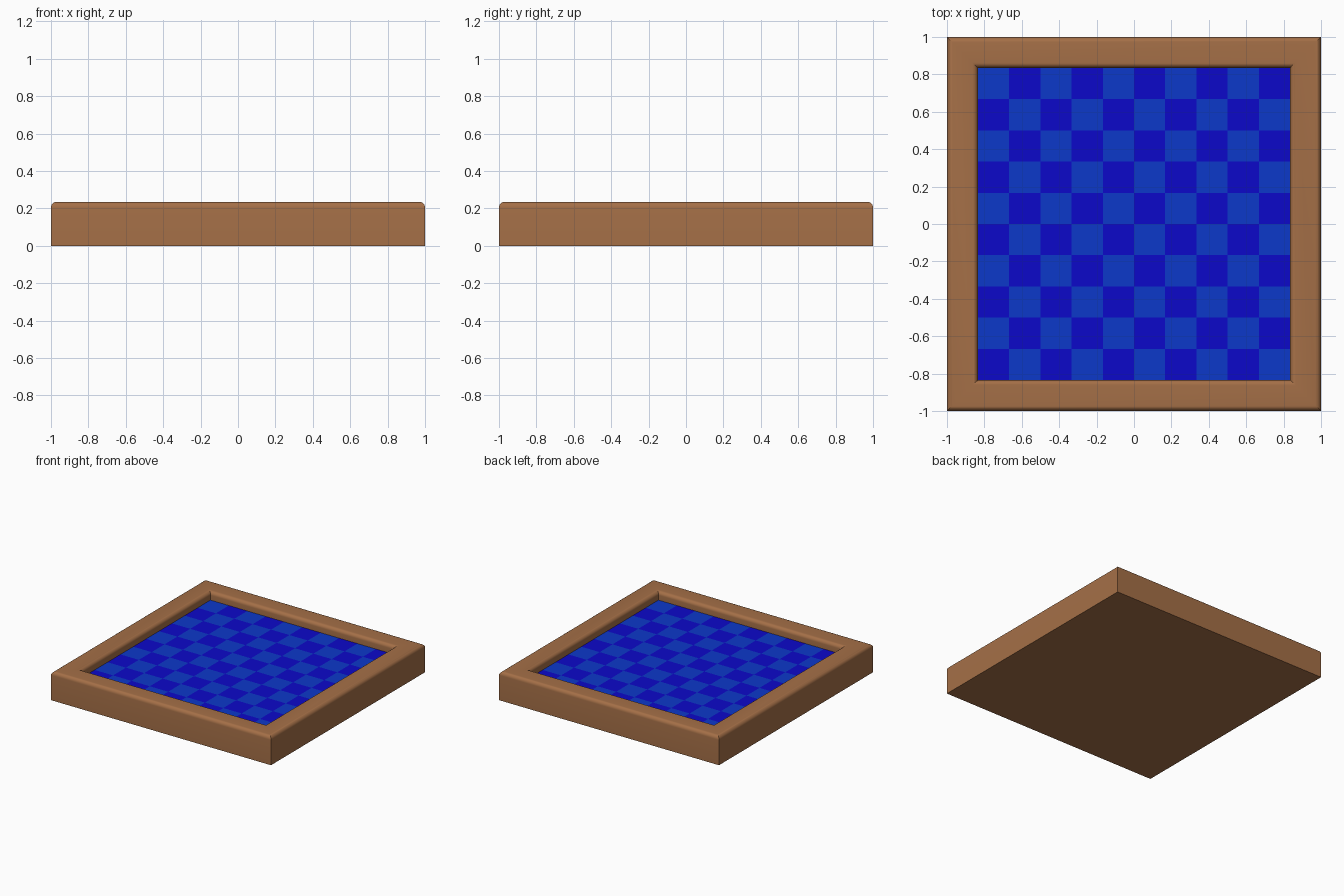
import bpy, bmesh, math

if "Cube" in bpy.data.objects:
    bpy.data.objects.remove(bpy.data.objects["Cube"])

HALF, INNER = 1.0, 0.835      # outer and inner half widths
TOP, FLOOR = 0.235, 0.165     # rim height and board height
R = 0.03                      # rounding of the rim's top edges
N = 10                        # squares per side


def material(name, rgb):
    m = bpy.data.materials.new(name)
    m.diffuse_color = (*rgb, 1.0)
    m.use_nodes = True
    m.node_tree.nodes["Principled BSDF"].inputs["Base Color"].default_value = m.diffuse_color
    return m


def make_object(name, bm, mats):
    me = bpy.data.meshes.new(name)
    bm.to_mesh(me)
    bm.free()
    for m in mats:
        me.materials.append(m)
    ob = bpy.data.objects.new(name, me)
    bpy.context.collection.objects.link(ob)
    return ob


wood = material("brown wood", (0.375, 0.16, 0.063))
dark = material("dark blue", (0.0037, 0.0024, 0.59))
light = material("light blue", (0.0037, 0.04, 0.59))

# Frame: rim profile (half width, height) carried round a square, mitred corners
STEPS = 6
arc = [math.pi / 2 * i / STEPS for i in range(STEPS + 1)]
profile = [(HALF, 0)]
profile += [(HALF - R + R * math.cos(a), TOP - R + R * math.sin(a)) for a in arc]
profile += [(INNER + R - R * math.sin(a), TOP - R + R * math.cos(a)) for a in arc]
profile += [(INNER, FLOOR)]

bm = bmesh.new()
corners = [(-1, -1), (1, -1), (1, 1), (-1, 1)]
rings = [[bm.verts.new((sx * d, sy * d, z)) for sx, sy in corners] for d, z in profile]
for a, b in zip(rings, rings[1:]):
    for i in range(4):
        j = (i + 1) % 4
        bm.faces.new((a[i], a[j], b[j], b[i]))
bm.faces.new(rings[0][::-1])   # flat underside
frame = make_object("frame", bm, [wood])
bpy.context.view_layer.objects.active = frame
frame.select_set(True)
bpy.ops.object.shade_smooth_by_angle(angle=math.radians(30))
frame.select_set(False)

# Checkered board: one quad per square, coloured by parity
bm = bmesh.new()
s = 2 * INNER / N
grid = [[bm.verts.new((-INNER + i * s, -INNER + j * s, FLOOR)) for j in range(N + 1)]
        for i in range(N + 1)]
for i in range(N):
    for j in range(N):
        f = bm.faces.new((grid[i][j], grid[i + 1][j], grid[i + 1][j + 1], grid[i][j + 1]))
        f.material_index = (i + j) % 2
make_object("checkered_board", bm, [dark, light])
